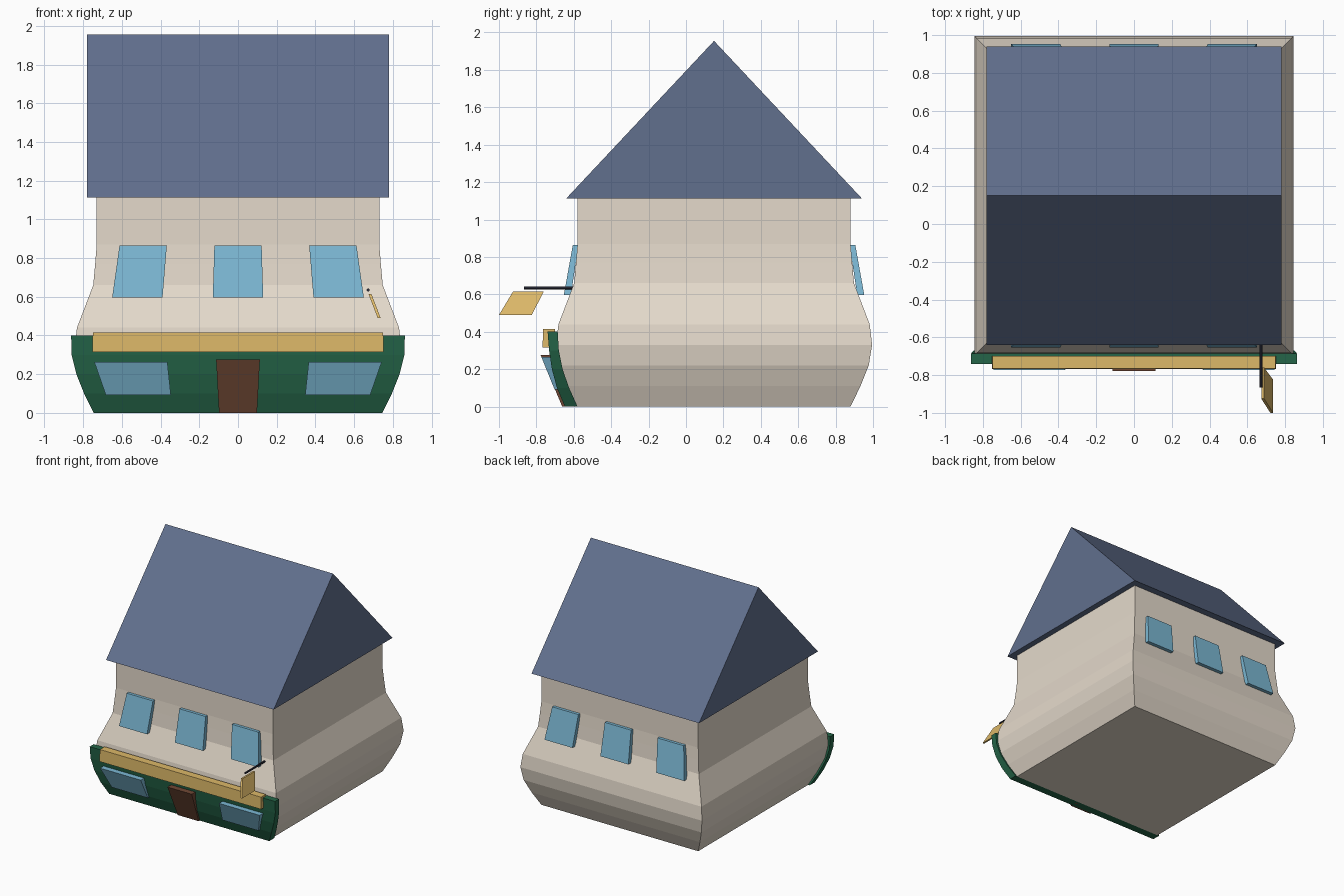
import bpy, bmesh, math

if "Cube" in bpy.data.objects:
    bpy.data.objects.remove(bpy.data.objects["Cube"])

CY = 0.15  # centre of the house in depth


def material(name, rgb):
    m = bpy.data.materials.new(name)
    m.diffuse_color = (*rgb, 1)
    m.use_nodes = True
    m.node_tree.nodes["Principled BSDF"].inputs["Base Color"].default_value = m.diffuse_color
    return m


CREAM = material("cream_plaster", (0.78, 0.70, 0.60))
SLATE = material("slate_blue", (0.12, 0.16, 0.27))
GREEN = material("dark_green", (0.018, 0.13, 0.065))
GOLD = material("gold", (0.72, 0.48, 0.14))
GLASS = material("window_blue", (0.20, 0.48, 0.66))
WOOD = material("brown_wood", (0.16, 0.065, 0.035))
IRON = material("dark_iron", (0.025, 0.027, 0.045))


def loft(name, rings, mat):
    """Solid through stacked rectangles (z, x0, x1, y0, y1), bottom to top."""
    bm = bmesh.new()
    loops = [[bm.verts.new((x, y, z)) for x, y in
              ((x0, y0), (x1, y0), (x1, y1), (x0, y1))]
             for z, x0, x1, y0, y1 in rings]
    bm.faces.new(loops[0][::-1])
    bm.faces.new(loops[-1])
    for a, b in zip(loops, loops[1:]):
        for i in range(4):
            j = (i + 1) % 4
            bm.faces.new((a[i], a[j], b[j], b[i]))
    bmesh.ops.remove_doubles(bm, verts=bm.verts, dist=1e-5)
    bmesh.ops.recalc_face_normals(bm, faces=bm.faces)
    me = bpy.data.meshes.new(name)
    bm.to_mesh(me)
    bm.free()
    me.materials.append(mat)
    ob = bpy.data.objects.new(name, me)
    bpy.context.collection.objects.link(ob)
    return ob


# Bulging square walls
profile = [(0, 0.73), (0.11, 0.783), (0.22, 0.827), (0.33, 0.845), (0.44, 0.832),
           (0.55, 0.79), (0.66, 0.748), (0.77, 0.738), (0.87, 0.73), (1.115, 0.73)]
loft("house_walls", [(z, -h, h, CY - h, CY + h) for z, h in profile], CREAM)

# Gable roof with the ridge along x
loft("gable_roof", [(1.113, -0.78, 0.78, CY - 0.79, CY + 0.79),
                    (1.955, -0.78, 0.78, CY, CY)], SLATE)

# Curved green shop front
front = [(0, 0.745, -0.648, -0.58), (0.1, 0.795, -0.69, -0.625),
         (0.2, 0.835, -0.717, -0.66), (0.3, 0.86, -0.732, -0.68),
         (0.4, 0.862, -0.74, -0.686)]
loft("shop_front", [(z, -h, h, y0, y1) for z, h, y0, y1 in front], GREEN)

# Gold fascia board above the shop
loft("fascia_board", [(0.315, -0.753, 0.753, -0.767, -0.70),
                      (0.415, -0.75, 0.75, -0.764, -0.70)], GOLD)

# Door
loft("door", [(0, -0.098, 0.098, -0.662, -0.60),
              (0.275, -0.113, 0.113, -0.777, -0.72)], WOOD)

# Shop windows, left and right
for side, s in (("left", -1), ("right", 1)):
    loft("shop_window_" + side,
         [(0.092, s * 0.347, s * 0.683, -0.703, -0.65),
          (0.264, s * 0.365, s * 0.743, -0.773, -0.715)], GLASS)

# Upper windows, front and back, narrowing with the walls
for face, d in (("front", -1), ("back", 1)):
    for i in (-1, 0, 1):
        rings = []
        for z, cx, w, near, far in ((0.597, 0.52, 0.13, 0.765, 0.803),
                                    (0.865, 0.49, 0.122, 0.725, 0.755)):
            ys = sorted((CY + d * near, CY + d * far))
            rings.append((z, i * cx - w, i * cx + w, *ys))
        loft(f"upper_window_{face}_{i + 2}", rings, GLASS)

# Hanging sign on an iron bar
bpy.ops.mesh.primitive_cylinder_add(vertices=8, radius=0.008, depth=0.27,
                                    location=(0.672, -0.73, 0.635),
                                    rotation=(math.pi / 2, 0, 0))
bar = bpy.context.object
bar.name = "sign_bar"
bar.data.materials.append(IRON)
loft("hanging_sign", [(0.49, 0.722, 0.737, -1.0, -0.825),
                      (0.615, 0.674, 0.689, -0.925, -0.76)], GOLD)
